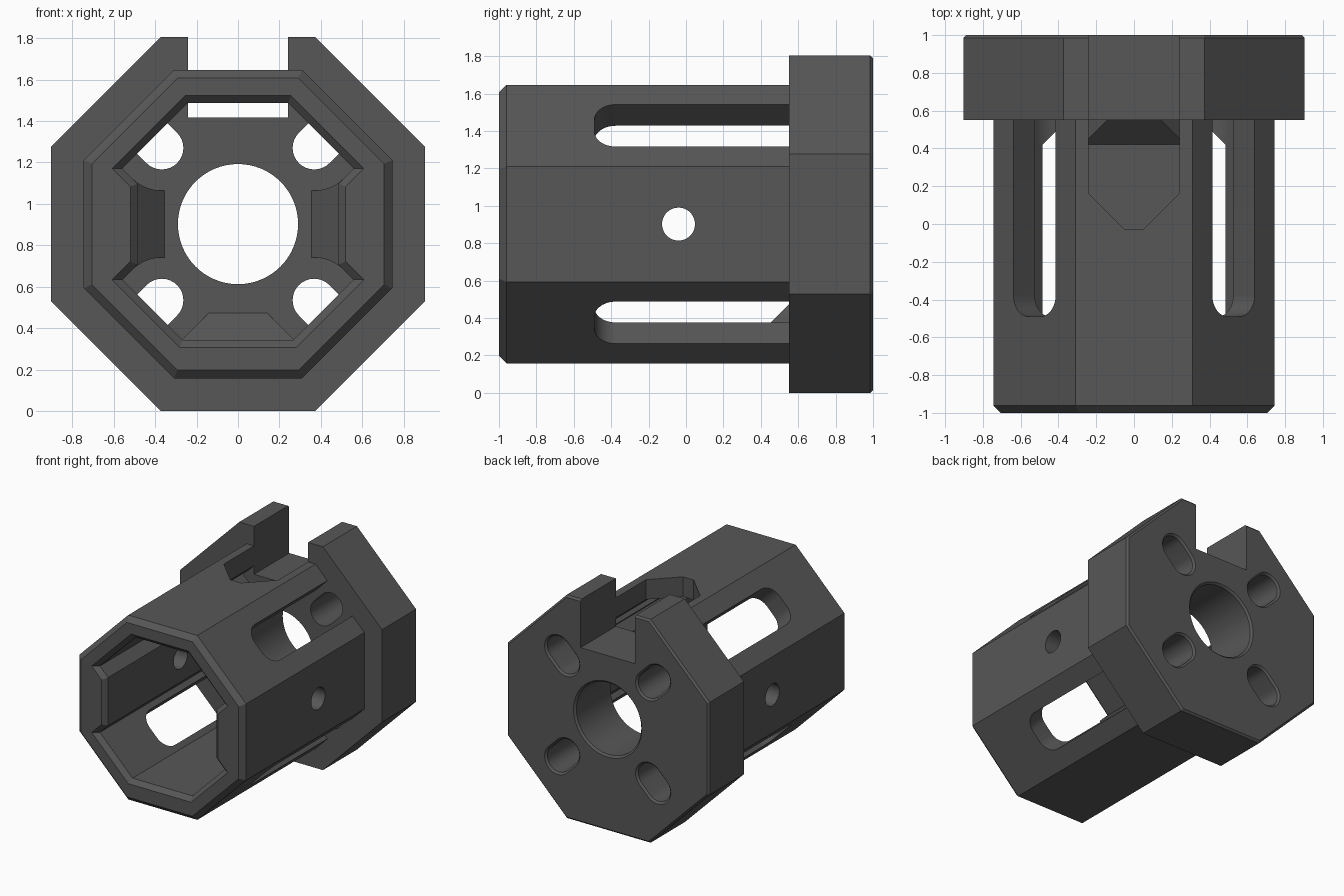
import bpy, bmesh, math
from mathutils import Vector

if "Cube" in bpy.data.objects:
    bpy.data.objects.remove(bpy.data.objects["Cube"])

C = 0.9025                      # height of the long axis
T = math.tan(math.pi / 8)
DIAGONALS = [math.radians(a) for a in (45, 135, 225, 315)]

grey = bpy.data.materials.new("dark_grey")
grey.diffuse_color = (0.095, 0.095, 0.095, 1)
grey.use_nodes = True
grey.node_tree.nodes["Principled BSDF"].inputs["Base Color"].default_value = grey.diffuse_color


def loft(name, rings):
    """Closed solid through rings of 3D points (z measured from the axis)."""
    bm = bmesh.new()
    rows = [[bm.verts.new((p[0], p[1], p[2] + C)) for p in r] for r in rings]
    n = len(rows[0])
    for a, b in zip(rows, rows[1:]):
        for i in range(n):
            j = (i + 1) % n
            bm.faces.new((a[i], a[j], b[j], b[i]))
    bm.faces.new(rows[0][::-1])
    bm.faces.new(rows[-1])
    if bm.calc_volume(signed=True) < 0:
        bmesh.ops.reverse_faces(bm, faces=bm.faces[:])
    me = bpy.data.meshes.new(name)
    bm.to_mesh(me)
    bm.free()
    me.materials.append(grey)
    ob = bpy.data.objects.new(name, me)
    bpy.context.collection.objects.link(ob)
    return ob


def along_y(name, sections):
    return loft(name, [[(x, y, z) for x, z in pts] for y, pts in sections])


def octagon(r):
    h = r * T
    return [(r, -h), (r, h), (h, r), (-h, r), (-r, h), (-r, -h), (-h, -r), (h, -r)]


def circle(r, cx=0, cz=0, n=64):
    return [(cx + r * math.cos(2 * math.pi * i / n), cz + r * math.sin(2 * math.pi * i / n))
            for i in range(n)]


def stadium(r, d0, d1, ang, n=16):
    """Rounded slot pointing outward from the axis."""
    pts = []
    for d, start in ((d1, -math.pi / 2), (d0, math.pi / 2)):
        for i in range(n + 1):
            a = start + math.pi * i / n
            pts.append((d + r * math.cos(a), r * math.sin(a)))
    c, s = math.cos(ang), math.sin(ang)
    return [(u * c - v * s, u * s + v * c) for u, v in pts]


def grow(pts, d):
    """Mitred outward offset of a counter-clockwise outline."""
    out = []
    for i, p in enumerate(pts):
        p = Vector(p)
        e0 = (p - Vector(pts[i - 1])).normalized()
        e1 = (Vector(pts[(i + 1) % len(pts)]) - p).normalized()
        n0, n1 = Vector((e0.y, -e0.x)), Vector((e1.y, -e1.x))
        out.append(tuple(p + (n0 + n1) * d / (1 + n0.dot(n1))))
    return out


def volume(me):
    bm = bmesh.new()
    bm.from_mesh(me)
    v = bm.calc_volume(signed=True)
    bm.free()
    return v


def boolean(ob, other, op="DIFFERENCE"):
    """Apply a boolean, taking the first solver that gives a sound solid."""
    before = volume(ob.data)
    low, high = (0.2, 0.99999) if op == "DIFFERENCE" else (1.00001, 10)
    for solver in ("MANIFOLD", "EXACT", "FLOAT"):
        m = ob.modifiers.new("cut", "BOOLEAN")
        m.operation, m.solver, m.object = op, solver, other
        bpy.context.view_layer.update()
        deps = bpy.context.evaluated_depsgraph_get()
        me = bpy.data.meshes.new_from_object(ob.evaluated_get(deps), depsgraph=deps)
        ob.modifiers.clear()
        if low * before < volume(me) < high * before:
            ob.data = me
            break
    bpy.data.objects.remove(other)


# Octagonal tube joined to the wider rear flange
housing = along_y("housing", [(-1, octagon(0.705)), (-0.96, octagon(0.745)), (0.75, octagon(0.745))])
flange = along_y("flange", [(0.55, octagon(0.9025)), (0.985, octagon(0.9025)), (1, octagon(0.8875))])
boolean(housing, flange, "UNION")

# Bore outline: octagon with thicker side walls that step at the diagonals
DIAG, TOP, BOTTOM, SIDE = 0.827, 0.585, 0.56, 0.485
step = [(SIDE, 0.195), (0.5585, 0.2685)]
right = ([(DIAG - BOTTOM, -BOTTOM)] + [(x, -z) for x, z in reversed(step)]
         + step + [(DIAG - TOP, TOP)])
bore = right + [(-x, z) for x, z in reversed(right)]
boolean(housing, along_y("bore_cutter", [
    (-1.02, grow(bore, 0.055)), (-0.965, bore), (0.55, bore)]))

# Central hole with a fine rear chamfer
boolean(housing, along_y("centre_cutter", [
    (0.5, circle(0.29)), (0.985, circle(0.29)), (1.01, circle(0.315))]))

for a in DIAGONALS:
    # Radial screw slots through the flange
    boolean(housing, along_y("screw_cutter", [
        (0.5, stadium(0.104, 0.52, 0.63, a)), (0.985, stadium(0.104, 0.52, 0.63, a)),
        (1.01, stadium(0.129, 0.52, 0.63, a))]))
    # Long rounded windows in the diagonal walls
    w, r, y0 = 0.159, 0.115, -0.49
    outline = [(w, 0.55), (-w, 0.55)]
    for cx, start in ((-w + r, math.pi), (w - r, 1.5 * math.pi)):
        for i in range(13):
            b = start + i * math.pi / 24
            outline.append((cx + r * math.cos(b), y0 + r + r * math.sin(b)))
    c, s = math.cos(a), math.sin(a)
    boolean(housing, loft("window_cutter", [
        [(d * c - t * s, y, d * s + t * c) for t, y in outline] for d in (0.5, 0.95)]))

# Round cross hole through both side walls
boolean(housing, loft("cross_hole_cutter", [
    [(x, y, z) for y, z in circle(0.088, -0.04, 0, 48)] for x in (-1, 1)]))

# Pointed window in the top wall and the notch through the flange
top = [(0.242, 0.55), (-0.242, 0.55), (-0.242, 0.165), (-0.048, -0.03), (0.048, -0.03), (0.242, 0.165)]
boolean(housing, loft("top_window_cutter", [[(x, y, z) for x, y in top] for z in (0.5, 1)]))
notch = [(-0.242, 0.515), (0.242, 0.515), (0.242, 1), (-0.242, 1)]
boolean(housing, along_y("notch_cutter", [(0.54, notch), (1.1, notch)]))


# Sloped ramps where the side walls and floor meet the end wall
def ramp_profile(wall):
    return [(wall + 0.02, 0.42), (wall, 0.42), (wall - 0.135, 0.555), (wall + 0.02, 0.555)]


ramps = []
for sx, name in ((1, "right_ramp"), (-1, "left_ramp")):
    ob = loft(name, [[(sx * d, y, z) for d, y in ramp_profile(SIDE)] for z in (-0.22, 0.22)])
    for sz in (1, -1):
        pocket = circle(0.205, sx * 0.367, sz * 0.367)
        boolean(ob, along_y("pocket_cutter", [(0.3, pocket), (0.7, pocket)]))
    ramps.append(ob)
ramps.append(loft("floor_ramp", [
    [(s * (0.273 - BOTTOM + d), y, -d) for d, y in ramp_profile(BOTTOM)] for s in (-1, 1)]))

# Keep flat faces crisp and round holes smooth
for ob in [housing] + ramps:
    bpy.ops.object.select_all(action="DESELECT")
    bpy.context.view_layer.objects.active = ob
    ob.select_set(True)
    bpy.ops.object.shade_smooth_by_angle(angle=math.radians(20))
